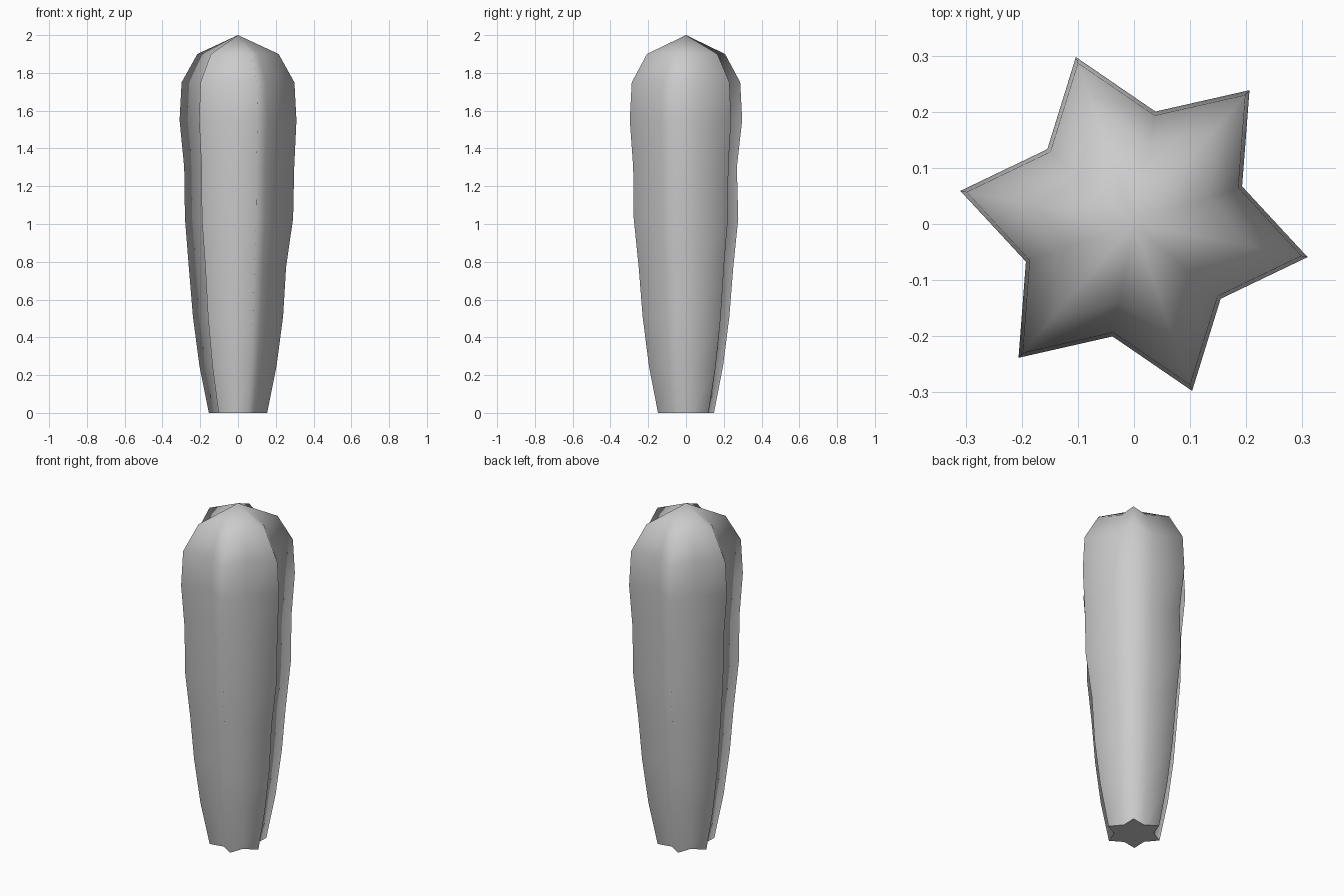
import bpy, bmesh, math

if "Cube" in bpy.data.objects:
    bpy.data.objects.remove(bpy.data.objects["Cube"])

# (height, ridge radius, valley radius) for each ring of the ribbed column
PROFILE = [(0.0, .157, .106), (.25, .208, .138), (.51, .243, .160), (.77, .265, .172),
           (1.03, .293, .190), (1.30, .296, .193), (1.55, .315, .204), (1.75, .304, .197),
           (1.90, .219, .142)]
# Slight natural dents and bulges: (ring, ridge) -> radius
BUMPS = {(3, 5): .259, (4, 2): .286, (4, 5): .297, (5, 1): .285, (5, 2): .290, (5, 5): .303}
RIBS = 6
START = math.radians(49.2)

bm = bmesh.new()

# Star-shaped rings
rings = []
for i, (z, ridge, valley) in enumerate(PROFILE):
    ring = []
    for k in range(2 * RIBS):
        r = BUMPS.get((i, k // 2), ridge) if k % 2 == 0 else valley
        a = START + k * math.pi / RIBS
        ring.append(bm.verts.new((r * math.cos(a), r * math.sin(a), z)))
    rings.append(ring)

# Ribbed sides and pointed crown
n = 2 * RIBS
apex = bm.verts.new((0, 0, 2))
for k in range(n):
    j = (k + 1) % n
    for low, high in zip(rings, rings[1:]):
        bm.faces.new((low[k], low[j], high[j], high[k]))
    bm.faces.new((rings[-1][k], rings[-1][j], apex))
for f in bm.faces:
    f.smooth = True

# Flat base
bm.faces.new(rings[0][::-1])

mesh = bpy.data.meshes.new("ribbed_cactus_column")
bm.to_mesh(mesh)
bm.free()
column = bpy.data.objects.new("ribbed_cactus_column", mesh)
bpy.context.collection.objects.link(column)
